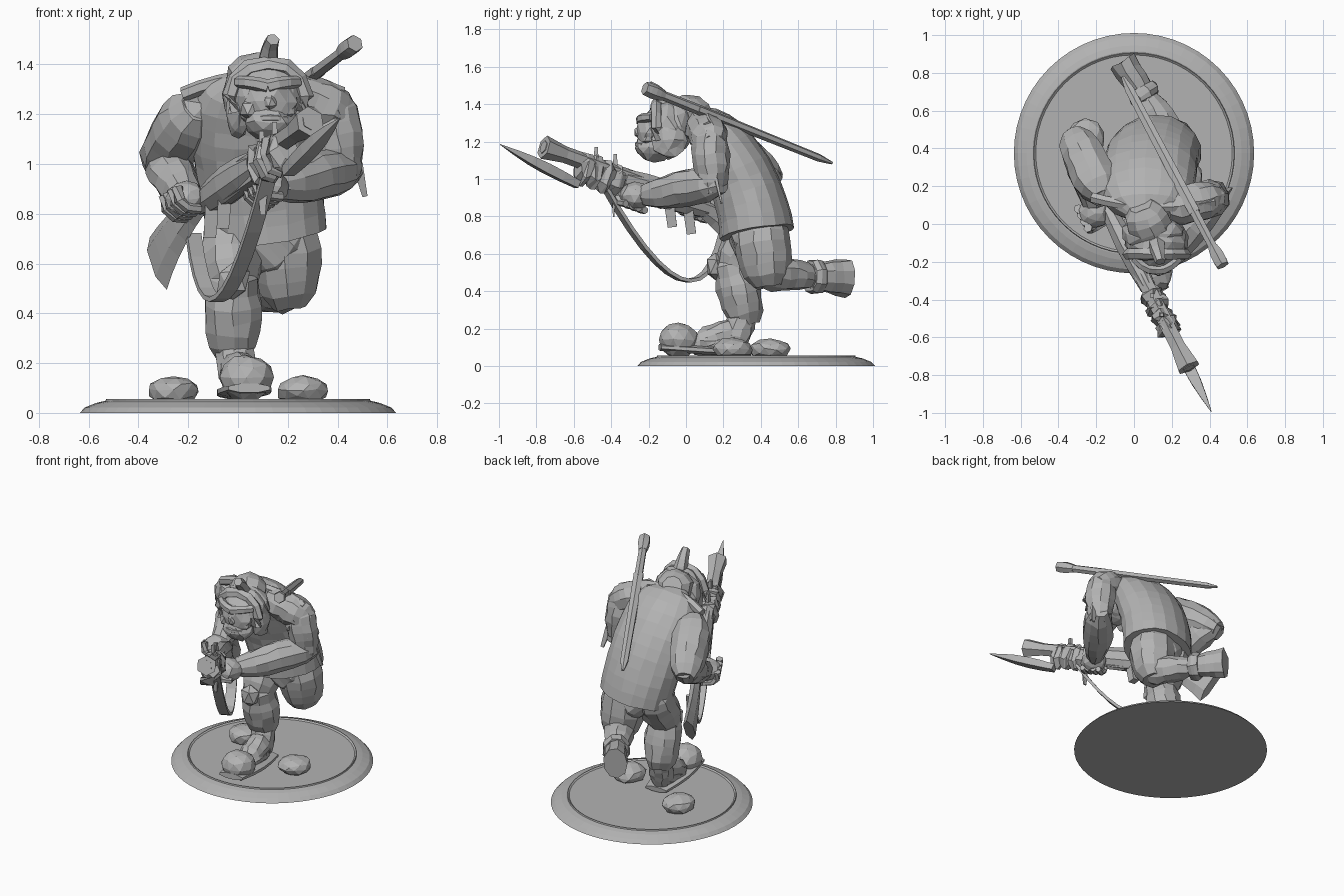
import bpy, bmesh, math, random
from mathutils import Vector, Matrix

random.seed(4)
cube = bpy.data.objects.get("Cube")
if cube:
    bpy.data.objects.remove(cube, do_unlink=True)

GREY = (.45, .45, .45, 1)
clay = bpy.data.materials.new("clay_grey")
clay.use_nodes = True
clay.diffuse_color = GREY
clay.node_tree.nodes["Principled BSDF"].inputs["Base Color"].default_value = GREY


def finish(name, bm, rough=0):
    """Turn a bmesh into a flat-shaded object with optional carved unevenness."""
    for vert in bm.verts:
        vert.co += Vector([random.uniform(-rough, rough) for axis in "xyz"])
    bmesh.ops.recalc_face_normals(bm, faces=bm.faces)
    mesh = bpy.data.meshes.new(name)
    bm.to_mesh(mesh)
    bm.free()
    mesh.materials.append(clay)
    bpy.context.collection.objects.link(bpy.data.objects.new(name, mesh))


def line(start, end, steps=1):
    return [start.lerp(end, i / steps) for i in range(steps + 1)]


def bend(start, pull, end, steps=9):
    """Points of a curve from start to end, drawn towards the pull point."""
    return [a.lerp(b, i / steps) for i, (a, b) in
            enumerate(zip(line(start, pull, steps), line(pull, end, steps)))]


def tube(name, points, width, thick=(1, 1), sides=8, bulge=0, dome=(0, 0), rough=0):
    """Sweep a polygon along points; width and thickness ratio run from first to last."""
    bm = bmesh.new()
    last = len(points) - 1
    chord = (points[last] - points[0]).normalized()
    ref = Vector((0, 1, 0)) if abs(chord.z) > .7 else Vector((0, 0, 1))
    loops = []
    for i, point in enumerate(points):
        t = i / last
        along = (points[min(i + 1, last)] - points[max(i - 1, 0)]).normalized()
        across = along.cross(ref).normalized()
        up = across.cross(along)
        radius = width[0] + (width[1] - width[0]) * t + bulge * math.sin(math.pi * t)
        radius *= math.sqrt(1 - dome[0] * (1 - t) ** 6 - dome[1] * t ** 6)
        height = radius * (thick[0] + (thick[1] - thick[0]) * t)
        angles = [math.tau * (k + .5) / sides for k in range(sides)]
        loops.append([bm.verts.new(point + across * radius * math.cos(a) + up * height * math.sin(a))
                      for a in angles])
    for low, high in zip(loops, loops[1:]):
        for k in range(sides):
            n = (k + 1) % sides
            bm.faces.new((low[k], low[n], high[n], high[k]))
    bm.faces.new(loops[0])
    bm.faces.new(loops[-1])
    finish(name, bm, rough)


def limb(name, start, end, width, bulge=0, thick=(1, 1), rough=.007):
    """Round-ended body part that overlaps its neighbours at both joints."""
    along = (end - start).normalized()
    points = line(start - along * width[0] * .6, end + along * width[1] * .6, 7)
    tube(name, points, width, thick, 10, bulge, (.7, .7), rough)


def lump(name, centre, size, rough=.006, detail=2):
    bm = bmesh.new()
    bmesh.ops.create_icosphere(bm, subdivisions=detail, radius=1)
    placing = Matrix.Translation(centre) @ Matrix.Diagonal((*size, 1))
    bmesh.ops.transform(bm, matrix=placing, verts=bm.verts)
    finish(name, bm, rough)


def disc(low_radius, high_radius, bottom, top):
    bm = bmesh.new()
    bmesh.ops.create_cone(bm, cap_ends=True, segments=56, radius1=low_radius,
                          radius2=high_radius, depth=top - bottom)
    bmesh.ops.translate(bm, vec=(0, .375, (top + bottom) / 2), verts=bm.verts)
    return bm


# Display base: sloped disc with a hollowed rim on top
finish("base_edge", disc(.636, .615, 0, .022))
finish("base_slope", disc(.615, .57, .022, .04))
finish("base_top", disc(.57, .54, .04, .047))
rim = disc(.535, .53, .04, .056)
cap = max(rim.faces, key=lambda f: f.calc_center_median().z)
bmesh.ops.inset_region(rim, faces=[cap], thickness=.01)
bmesh.ops.translate(rim, vec=(0, 0, -.008), verts=cap.verts)
finish("base_rim", rim)
for side, spot in (("left", (.26, .25, .09)), ("right", (-.26, .45, .09))):
    lump(f"{side}_rock", spot, (.105, .11, .06))

# Tunic: one leaning body that widens to the shoulders and closes at the neck
HEM, BELLY, NECK = Vector((.12, .38, .71)), Vector((.06, .33, 1.1)), Vector((.06, .04, 1.35))
tube("tunic", bend(HEM, BELLY, NECK, 11), (.24, .28), (.84, .5), 18, 0, (0, .9), .004)
limb("hips", HEM - Vector((.02, 0, .02)), HEM, (.18, .2), thick=(.8, .8))
tube("collar_strap", bend(Vector((-.22, .14, 1.28)), Vector((.1, .05, 1.42)), Vector((.42, .12, 1.28))),
     (.03, .03), sides=6)

# Standing leg
RIGHT_HIP = Vector((-.02, .38, .74))
RIGHT_KNEE = Vector((-.02, .25, .53))
RIGHT_ANKLE = Vector((-.02, .31, .29))
HEEL, INSTEP, TOE = Vector((0, .26, .12)), Vector((.02, .08, .12)), Vector((.035, -.04, .14))
limb("right_thigh", RIGHT_HIP, RIGHT_KNEE, (.14, .115))
limb("right_shin", RIGHT_KNEE, RIGHT_ANKLE, (.11, .115), .005)
lump("right_knee_patch", RIGHT_KNEE - Vector((0, .09, 0)), (.075, .05, .08), detail=1)
limb("right_boot_shaft", RIGHT_ANKLE, HEEL, (.08, .08))
limb("right_boot_tongue", RIGHT_ANKLE.lerp(HEEL, .6), INSTEP, (.08, .08))
limb("right_boot", HEEL, INSTEP, (.075, .085), 0, (.8, .8))
lump("right_toe_cap", TOE, (.11, .11, .095))
tube("right_sole", line(HEEL + Vector((0, .07, -.05)), TOE - Vector((-.01, .1, .04)), 4),
     (.08, .09), (.22, .22), 8, .03)

# Raised trailing leg, with the boot sole turned to the back
LEFT_HIP = Vector((.18, .4, .74))
LEFT_KNEE = Vector((.2, .43, .5))
LEFT_ANKLE = Vector((.07, .66, .48))
LEFT_SOLE = Vector((-.06, .86, .47))
limb("left_thigh", LEFT_HIP, LEFT_KNEE, (.15, .13), .01)
limb("left_shin", LEFT_KNEE, LEFT_ANKLE, (.11, .075))
tube("left_boot_cuff", line(LEFT_ANKLE, LEFT_ANKLE.lerp(LEFT_SOLE, .3), 3),
     (.08, .08), (1.1, 1.1), 8, .01, rough=.005)
tube("left_boot", line(LEFT_ANKLE, LEFT_SOLE, 4), (.07, .075), (1, 1.4), 9, rough=.005)

# Arms, rolled sleeves and hands
RIGHT_SHOULDER = Vector((-.19, .2, 1.19))
RIGHT_ELBOW = Vector((-.3, .43, 1.02))
RIGHT_WRIST = Vector((-.2, .09, .86))
LEFT_SHOULDER = Vector((.39, .13, 1.21))
LEFT_ELBOW = Vector((.42, .14, .97))
LEFT_WRIST = Vector((.13, -.24, .91))
limb("right_upper_arm", RIGHT_SHOULDER, RIGHT_ELBOW, (.13, .11))
limb("right_forearm", RIGHT_ELBOW, RIGHT_WRIST, (.1, .065), .01)
limb("left_collarbone", NECK.lerp(LEFT_SHOULDER, .5), LEFT_SHOULDER, (.1, .11))
limb("left_upper_arm", LEFT_SHOULDER, LEFT_ELBOW, (.11, .09))
limb("left_forearm", LEFT_ELBOW, LEFT_WRIST, (.1, .06), .02)
for side, shoulder, elbow in (("left", LEFT_SHOULDER, LEFT_ELBOW), ("right", RIGHT_SHOULDER, RIGHT_ELBOW)):
    for i, spot in enumerate(line(NECK.lerp(shoulder, .85), shoulder.lerp(elbow, .4), 2)):
        lump(f"{side}_sleeve_fold_{i}", spot, (.1, .1, .08), .012, 1)
tube("elbow_tie", line(LEFT_ELBOW + Vector((.06, .02, .03)), LEFT_ELBOW + Vector((.09, .05, -.1))),
     (.03, .015), (.4, .4), 4)

MUZZLE = Vector((.29, -.76, 1.17))
GUN_DIR = Vector((-.47, .92, -.33)).normalized()
for side, wrist in (("right", RIGHT_WRIST), ("left", LEFT_WRIST)):
    palm = wrist + Vector((-.01, -.03, 0))
    lump(f"{side}_hand", palm, (.085, .085, .075))
    for i in range(4):
        knuckle = palm + GUN_DIR * (i - 1.5) * .04
        tube(f"{side}_finger_{i}", bend(knuckle + Vector((-.06, -.03, .03)), knuckle - Vector((.06, .06, .07)),
                                       knuckle + Vector((.03, 0, -.06)), 3), (.024, .02), sides=6)


# Long gun: pieces sit along one axis, measured back from the muzzle
def on_gun(distance, drop=0):
    return MUZZLE + GUN_DIR * distance - Vector((0, 0, drop))


def gun_piece(name, start, end, width, drop=0, thick=1, sides=6, bulge=0, rough=0):
    tube(name, line(on_gun(start, drop), on_gun(end, drop), 4), width, (thick, thick), sides, bulge, rough=rough)


gun_piece("muzzle", 0, .13, (.065, .045))
gun_piece("muzzle_bore", -.004, .02, (.036, .036))
gun_piece("barrel", .1, .6, (.045, .045))
gun_piece("lower_barrel", .22, .75, (.03, .035), .07)
gun_piece("receiver", .5, 1.03, (.045, .035), .02, 1.35, 8, .02)
for i in range(4):
    middle = .25 + i * .065
    gun_piece(f"binding_{i}", middle - .035, middle + .035, (.05, .05), .04, 1.4, 7, .015, .012)
for i, distance in enumerate((.33, .45)):
    tube(f"sight_post_{i}", line(on_gun(distance), on_gun(distance, -.1)), (.018, .014), sides=4)
for i, distance in enumerate((.78, .9)):
    tube(f"magazine_{i}", line(on_gun(distance), on_gun(distance + .03, .18)), (.04, .035), sides=4)
BUTT = Vector((-.32, .42, .6))
tube("stock", bend(on_gun(1, .02), Vector((-.26, .27, .74)), BUTT, 5), (.034, .036), (1.4, 3.8), 6)
BLADE_ROOT, BLADE_TIP = Vector((.2, -.58, .97)), Vector((.41, -.995, 1.185))
tube("bayonet", line(BLADE_ROOT, BLADE_TIP, 5), (.035, .002), (.8, .8), 4, .025)

# Sling hanging under the gun
tube("sling", bend(on_gun(.36, .07), Vector((-.1, .05, .08)), Vector((-.18, .2, .72)), 12),
     (.045, .045), (.3, .3), 4)
tube("sling_tail", line(on_gun(.44, .08), on_gun(.44, .24)), (.035, .015), (.4, .4), 4)

# Sword slung across the back
POMMEL, POINT = Vector((.47, -.22, 1.485)), Vector((-.06, .78, 1.085))


def sword_piece(name, start, end, width, thick=1, bulge=0):
    tube(name, line(POMMEL.lerp(POINT, start), POMMEL.lerp(POINT, end), 4), width, (thick, thick), 6, bulge)


sword_piece("sword_pommel", 0, .1, (.036, .028), bulge=.008)
sword_piece("sword_grip", .08, .3, (.026, .028))
sword_piece("scabbard", .28, .93, (.035, .028), .75)
sword_piece("scabbard_tip", .93, 1, (.028, .01), .75)

# Head with hood, heavy brow and jaw
HEAD = Vector((.12, -.1, 1.27))


def on_head(x, y, z):
    return HEAD + Vector((x, y, z))


lump("head", HEAD, (.16, .14, .15))
lump("hood_back", on_head(-.02, .05, .01), (.17, .1, .14))
limb("neck", HEAD, NECK, (.12, .12))
lump("face", on_head(.01, -.08, -.02), (.11, .085, .1))
lump("jaw", on_head(.01, -.07, -.1), (.105, .105, .08))
lump("nose", on_head(.01, -.15, -.02), (.03, .03, .035), .003, 1)
tube("lips", bend(on_head(-.05, -.13, -.09), on_head(.01, -.19, -.08), on_head(.07, -.13, -.09), 4),
     (.016, .016), sides=6)
for side, sign in (("right", -1), ("left", 1)):
    tube(f"{side}_brow", bend(on_head(0, -.14, .04), on_head(sign * .06, -.15, .06),
                              on_head(sign * .12, -.08, .06), 3), (.03, .024), sides=6)
    lump(f"{side}_cheek", on_head(sign * .07, -.1, -.05), (.045, .045, .045), .004, 1)
    lump(f"{side}_ear_flap", on_head(sign * .12, .01, -.06), (.045, .09, .1), .01)
arc = [math.pi * (i / 8 * 1.3 - .15) for i in range(9)]
tube("hood_rim", [on_head(.15 * math.cos(a), -.06, .135 * math.sin(a)) for a in arc],
     (.032, .032), sides=6, rough=.005)
tube("topknot", bend(on_head(0, 0, .1), on_head(0, -.03, .19), on_head(.02, -.1, .23), 4), (.05, .028), sides=6)
